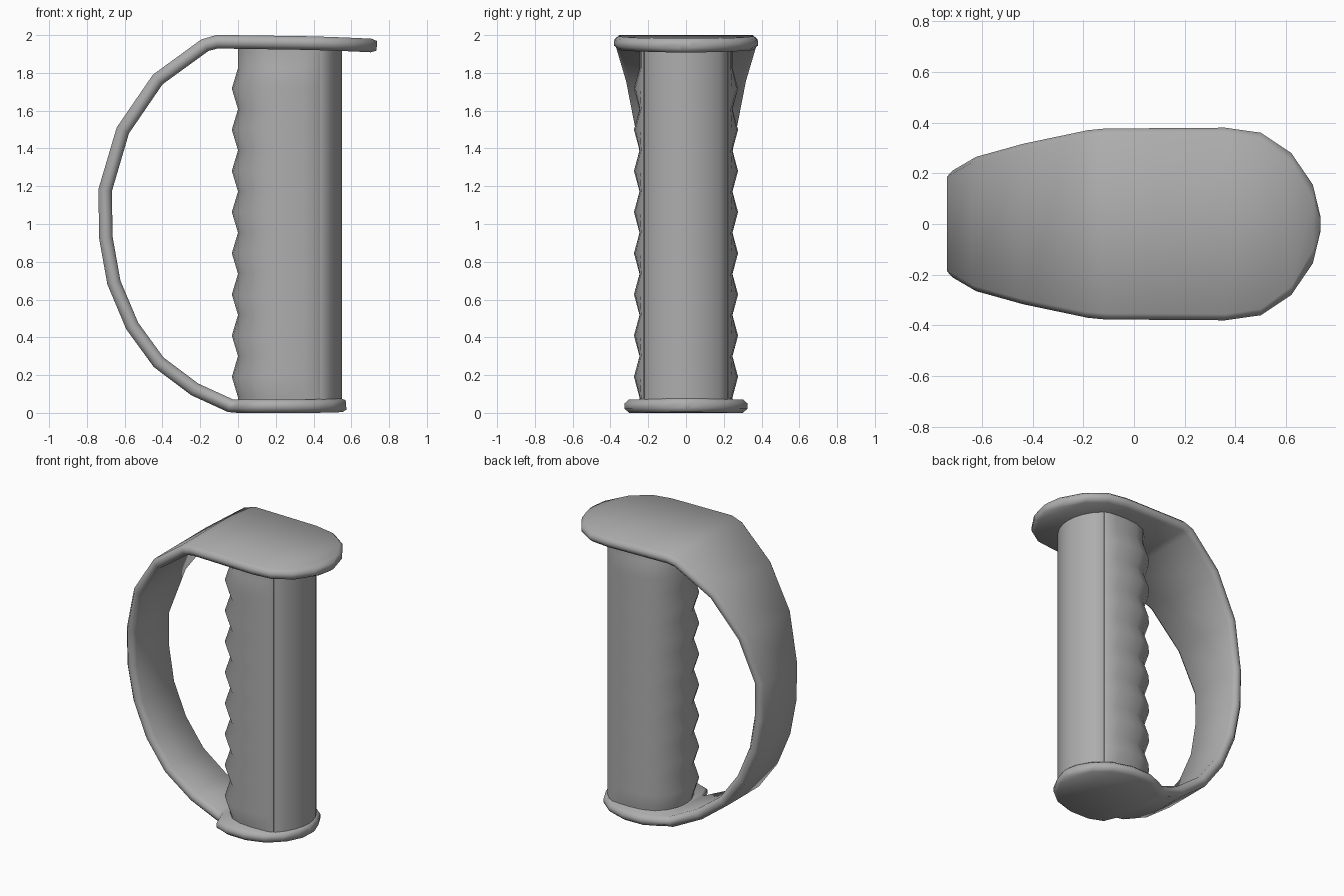
import bpy, bmesh, math

cube = bpy.data.objects.get("Cube")
if cube:
    bpy.data.objects.remove(cube, do_unlink=True)

grey = bpy.data.materials.new("plain grey")
grey.diffuse_color = (0.42, 0.42, 0.42, 1)
grey.use_nodes = True
grey.node_tree.nodes["Principled BSDF"].inputs["Base Color"].default_value = (0.42, 0.42, 0.42, 1)


def loft(name, rings, angle):
    """Join closed rings of points into a capped skin."""
    bm = bmesh.new()
    loops = [[bm.verts.new(p) for p in ring] for ring in rings]
    n = len(loops[0])
    for a, b in zip(loops, loops[1:]):
        for i in range(n):
            j = (i + 1) % n
            bm.faces.new((a[i], a[j], b[j], b[i]))
    bm.faces.new(loops[0])
    bm.faces.new(loops[-1])
    bmesh.ops.recalc_face_normals(bm, faces=bm.faces)
    mesh = bpy.data.meshes.new(name)
    bm.to_mesh(mesh)
    bm.free()
    mesh.materials.append(grey)
    obj = bpy.data.objects.new(name, mesh)
    bpy.context.collection.objects.link(obj)
    bpy.ops.object.select_all(action='DESELECT')
    obj.select_set(True)
    bpy.context.view_layer.objects.active = obj
    bpy.ops.object.shade_smooth_by_angle(angle=math.radians(angle))
    return obj


# Top plate, bowed hand guard and bottom plate: one band,
# (x, z, half width, and the back half width where it differs)
band = [
    (0.735, 1.943, 0.03), (0.705, 1.945, 0.155), (0.62, 1.949, 0.28),
    (0.5, 1.954, 0.36), (0.36, 1.958, 0.38), (0.1, 1.962, 0.378),
    (-0.11, 1.965, 0.377), (-0.175, 1.947, 0.37), (-0.425, 1.765, 0.317),
    (-0.61, 1.495, 0.265), (-0.703, 1.18, 0.21), (-0.7, 0.93, 0.205),
    (-0.657, 0.69, 0.2), (-0.56, 0.46, 0.2), (-0.42, 0.268, 0.2),
    (-0.23, 0.125, 0.195, 0.2), (-0.04, 0.038, 0.19, 0.245), (0.0, 0.036, 0.21, 0.267),
    (0.035, 0.036, 0.29, 0.285), (0.13, 0.036, 0.322), (0.27, 0.036, 0.325),
    (0.4, 0.036, 0.285), (0.5, 0.038, 0.205), (0.55, 0.04, 0.11),
    (0.572, 0.042, 0.025),
]
HALF = 0.036
rings = []
for i, (x, z, w, *rest) in enumerate(band):
    x0, z0, w0 = band[max(i - 1, 0)][:3]
    x1, z1, w1 = band[min(i + 1, len(band) - 1)][:3]
    back = rest[0] if rest else w
    length = math.hypot(x1 - x0, z1 - z0)
    nx, nz = (z1 - z0) / length, -(x1 - x0) / length
    # the rounded rim widens where the outline turns across the band
    inset = min(w * 0.35, 0.024 * math.hypot(1, (w1 - w0) / length))
    t = HALF * (0.7 if i in (0, len(band) - 1) else 1)
    section = [(back, 0.4), (back - inset, 1), (inset - w, 1), (-w, 0.4),
               (-w, -0.4), (inset - w, -1), (back - inset, -1), (back, -0.4)]
    rings.append([(x + nx * t * k, y, z + nz * t * k) for y, k in section])
loft("hand_guard_and_plates", rings, 62)


def mirrored(half):
    """Complete a half section across y = 0."""
    return half + [(x, -y) for x, y in reversed(half)]


# Rippled finger grip: D section swelling at every second level,
# the swelling fading out towards the straight seam
SEAM = 0.435
grip_half = [(SEAM, 0.226), (0.415, 0.238), (0.35, 0.244), (0.27, 0.246), (0.18, 0.238),
             (0.1, 0.207), (0.04, 0.145), (0.008, 0.075), (0.0, 0.025)]
levels = [(0.05, 0)] + [(0.082 + 0.109 * i, i % 2) for i in range(17)] + [(1.94, 0)]
rings = []
for z, k in levels:
    rings.append([(SEAM - (SEAM - x) * (1 + 0.075 * k),
                   y * (1 + 0.12 * k * min(1, (SEAM - x) / 0.1)), z)
                  for x, y in mirrored(grip_half)])
loft("finger_grip", rings, 40)

# Smooth rounded column along the other side of the grip
column_half = [(0.41, 0.222), (0.445, 0.22), (0.49, 0.176), (0.528, 0.112),
               (0.545, 0.055), (0.55, 0.015)]
loft("grip_column", [[(x, y, z) for x, y in mirrored(column_half)]
                     for z in (0.05, 1.94)], 50)
